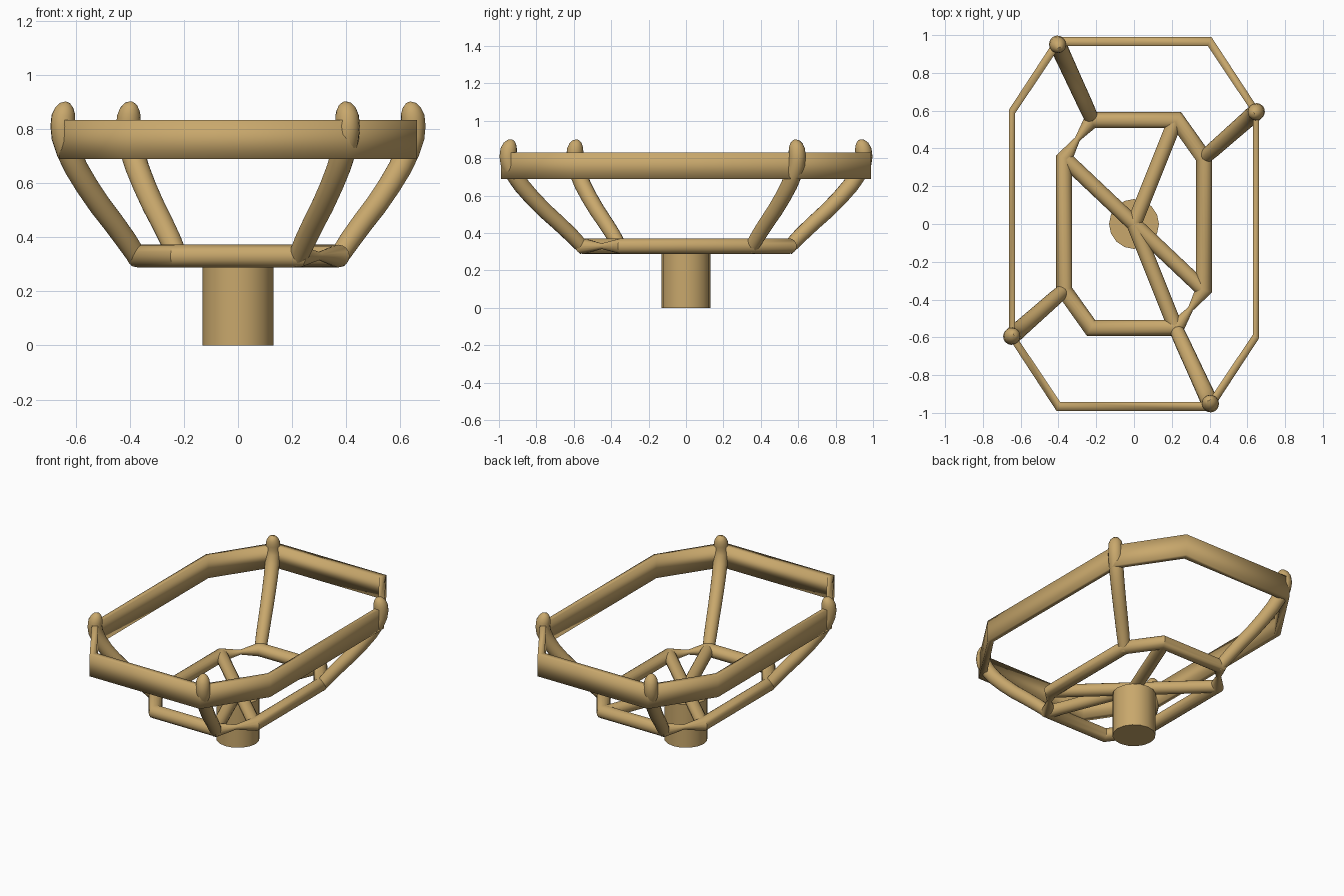
import bpy, bmesh, math
from mathutils import Vector

if "Cube" in bpy.data.objects:
    bpy.data.objects.remove(bpy.data.objects["Cube"])

mat = bpy.data.materials.new("tan")
mat.diffuse_color = (0.58, 0.39, 0.15, 1)
mat.use_nodes = True
mat.node_tree.nodes["Principled BSDF"].inputs["Base Color"].default_value = mat.diffuse_color


def finish(name, loops, closed, angle=None):
    """Bridge vertex loops into a surface; cap the ends when open."""
    bm = bmesh.new()
    rows = [[bm.verts.new(p) for p in loop] for loop in loops]
    n = len(rows[0])
    for i in range(len(rows) if closed else len(rows) - 1):
        a, b = rows[i], rows[(i + 1) % len(rows)]
        for j in range(n):
            k = (j + 1) % n
            bm.faces.new((a[j], a[k], b[k], b[j]))
    if not closed:
        bm.faces.new(rows[0])
        bm.faces.new(rows[-1])
    bmesh.ops.recalc_face_normals(bm, faces=bm.faces)
    me = bpy.data.meshes.new(name)
    bm.to_mesh(me)
    bm.free()
    ob = bpy.data.objects.new(name, me)
    bpy.context.collection.objects.link(ob)
    me.materials.append(mat)
    bpy.ops.object.select_all(action='DESELECT')
    ob.select_set(True)
    bpy.context.view_layer.objects.active = ob
    if angle:
        bpy.ops.object.shade_smooth_by_angle(angle=math.radians(angle))
    else:
        bpy.ops.object.shade_smooth()
    return ob


def tube(name, path, radii, normal, closed=False, sides=16):
    """Mitred round tube along a planar path with the given plane normal."""
    pts = [Vector(p) for p in path]
    nrm = Vector(normal).normalized()
    loops, n = [], len(pts)
    for i, p in enumerate(pts):
        before = pts[i] - pts[i - 1] if (i or closed) else pts[1] - p
        after = pts[(i + 1) % n] - p if (i < n - 1 or closed) else before
        d0, d1 = before.normalized(), after.normalized()
        side = (d0 + d1).normalized().cross(nrm)
        miter = 1 / max(0.5, math.sqrt((1 + d0.dot(d1)) / 2))
        loops.append([p + radii[i] * (nrm * math.sin(t) + side * miter * math.cos(t))
                      for t in (2 * math.pi * k / sides for k in range(sides))])
    return finish(name, loops, closed, 40)


def octagon(ax, ay, bx, by, z):
    return [(ax, ay, z), (bx, by, z), (bx, -by, z), (ax, -ay, z),
            (-ax, -ay, z), (-bx, -by, z), (-bx, by, z), (-ax, ay, z)]


# Stem
finish("stem", [[(0.132 * math.cos(k * math.pi / 8), 0.132 * math.sin(k * math.pi / 8), z)
                 for k in range(16)] for z in (0, 0.29)], False, 40)

# Tall thin upper band
outer, inner = (0.41, 0.99, 0.662, 0.605), (0.39, 0.943, 0.63, 0.585)
finish("upper_band", [octagon(*outer, 0.688), octagon(*outer, 0.832),
                      octagon(*inner, 0.832), octagon(*inner, 0.688)], True)

# Lower ring, pinched in the middle of two opposite corners
ZL = 0.33
ring, radii = [], []
corners = octagon(0.228, 0.55, 0.37, 0.35, ZL)
for i, c in enumerate(corners):
    ring.append(c)
    radii.append(0.042)
    if i in (2, 6):
        d = corners[(i + 1) % 8]
        ring.append(tuple((a + b) / 2 for a, b in zip(c, d)))
        radii.append(0.015)
tube("lower_ring", ring, radii, (0, 0, 1), closed=True)

# Spokes from the hub to the lower ring
for i, (x, y) in enumerate([(0.22, 0.55), (-0.37, 0.35), (0.37, -0.35), (0.22, -0.55)]):
    tube(f"spoke_{i + 1}", [(0, 0, ZL), (x, y, ZL)], [0.04, 0.04], (0, 0, 1))

# Curved prongs with rounded tips: (fraction outward, height, radius)
profile = [(-0.02, 0.315, 0.036), (0.16, 0.39, 0.04), (0.33, 0.455, 0.041),
           (0.51, 0.52, 0.042), (0.68, 0.59, 0.043), (0.82, 0.655, 0.044),
           (0.92, 0.715, 0.045), (0.985, 0.77, 0.045), (1.0, 0.81, 0.045),
           (0.99, 0.845, 0.044), (0.97, 0.868, 0.038), (0.95, 0.885, 0.027),
           (0.935, 0.895, 0.012)]
for i, (x0, y0, x1, y1) in enumerate([(-0.22, 0.55, -0.405, 0.952), (0.37, 0.35, 0.648, 0.595),
                                      (-0.37, -0.35, -0.648, -0.595), (0.22, -0.55, 0.405, -0.952)]):
    path = [(x0 + (x1 - x0) * f, y0 + (y1 - y0) * f, z) for f, z, r in profile]
    tube(f"prong_{i + 1}", path, [r for f, z, r in profile], (-(y1 - y0), x1 - x0, 0))
